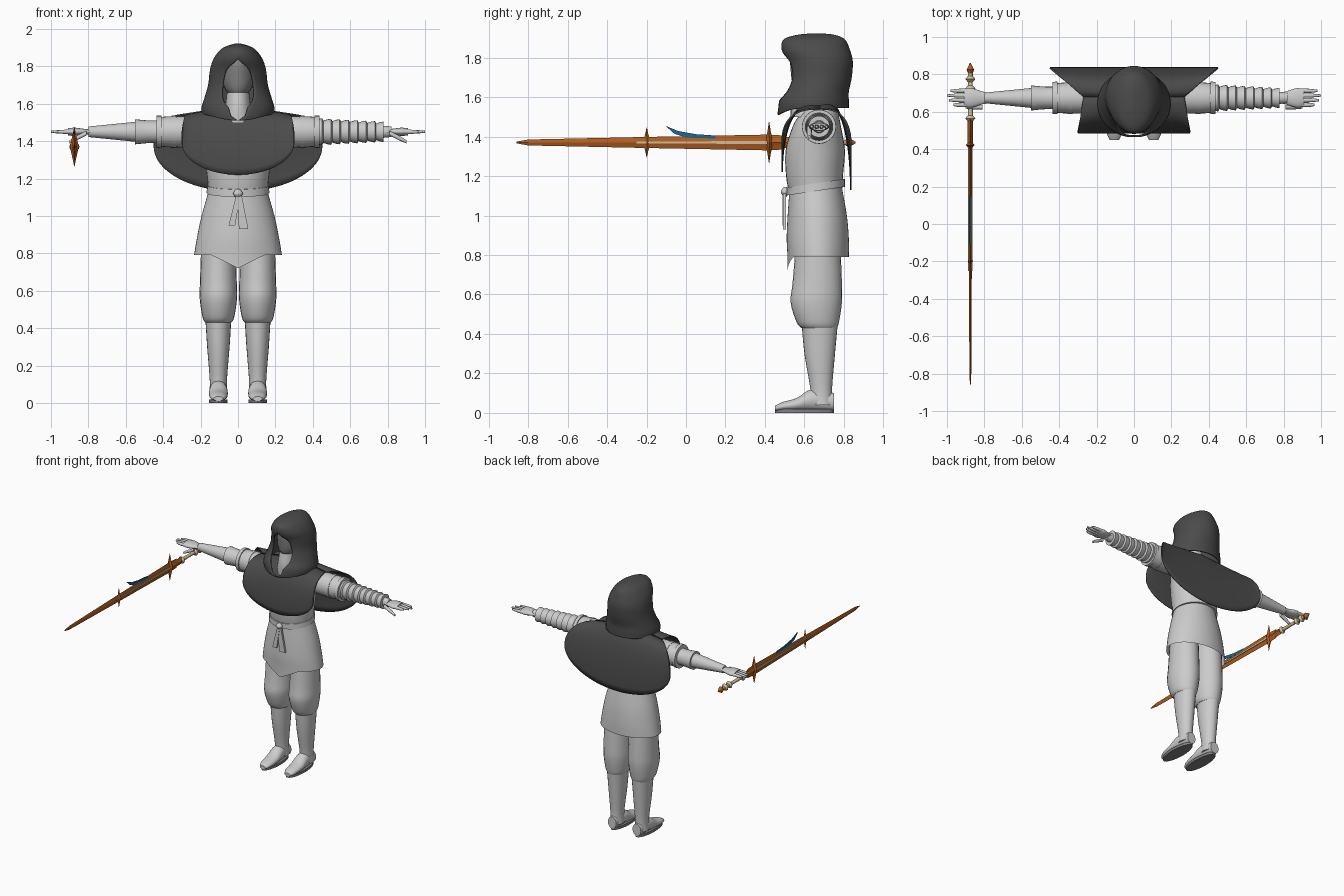
import bpy, bmesh, math
from mathutils import Vector

start_cube = bpy.data.objects.get("Cube")
if start_cube:
    bpy.data.objects.remove(start_cube, do_unlink=True)


def material(name, red, green, blue):
    mat = bpy.data.materials.new(name)
    mat.use_nodes = True
    mat.diffuse_color = (red, green, blue, 1)
    mat.node_tree.nodes["Principled BSDF"].inputs["Base Color"].default_value = (red, green, blue, 1)
    return mat


cloth = material("pale grey cloth", .6, .6, .6)
charcoal = material("charcoal cloth", .07, .07, .07)
shade = material("mid grey", .22, .22, .22)
copper = material("copper orange", .43, .11, .015)
cream = material("cream", .62, .52, .32)
blue = material("deep blue", .01, .14, .3)
smooth_objects = []


def finish(name, mat, bm, smooth=True):
    bmesh.ops.recalc_face_normals(bm, faces=bm.faces)
    mesh = bpy.data.meshes.new(name)
    bm.to_mesh(mesh)
    bm.free()
    mesh.materials.append(mat)
    obj = bpy.data.objects.new(name, mesh)
    bpy.context.collection.objects.link(obj)
    if smooth:
        smooth_objects.append(obj)
    return obj


def grid(name, mat, rows, closed=False, caps=False, thickness=0, smooth=True):
    """Skin rows of points; closed rows become tubes, open rows become cloth."""
    bm = bmesh.new()
    rings = [[bm.verts.new(p) for p in row] for row in rows]
    count = len(rows[0])
    for low, high in zip(rings, rings[1:]):
        for i in range(count if closed else count - 1):
            j = (i + 1) % count
            bm.faces.new((low[i], low[j], high[j], high[i]))
    if caps:
        bm.faces.new(rings[0])
        bm.faces.new(rings[-1])
    bmesh.ops.remove_doubles(bm, verts=bm.verts, dist=.0005)
    obj = finish(name, mat, bm, smooth)
    if thickness:
        shell = obj.modifiers.new("cloth thickness", "SOLIDIFY")
        shell.thickness = thickness
        shell.offset = 0
    return obj


def spline(rows, steps=4):
    """Resample profile rows with a smooth curve through them."""
    pts = [Vector(r) for r in rows]
    pts = [pts[0]] + pts + [pts[-1]]
    result = []
    for a, b, c, d in zip(pts, pts[1:], pts[2:], pts[3:]):
        for k in range(steps):
            t = k / steps
            result.append(b + (c - a) * (t / 2) + (a * 2 - b * 5 + c * 4 - d) * (t * t / 2)
                          + (b * 3 - a - c * 3 + d) * (t ** 3 / 2))
    return result + [pts[-1]]


def place(axis, along, a, b):
    return {"x": (along, a, b), "y": (a, along, b), "z": (a, b, along)}[axis]


def loft(name, mat, axis, centre, rows, sides=24, caps=True, curved=True):
    """Rows hold position along the axis, half width, and low and high limits."""
    rings = []
    for along, half, low, high in (spline(rows) if curved else rows):
        ring = []
        for i in range(sides):
            angle = math.tau * i / sides
            ring.append(place(axis, along, centre + half * math.cos(angle),
                              (low + high) / 2 + (high - low) / 2 * math.sin(angle)))
        rings.append(ring)
    return grid(name, mat, rings, True, caps, smooth=sides > 4)


def plate(name, mat, axis, position, thickness, outline):
    bm = bmesh.new()
    face = bm.faces.new([bm.verts.new(place(axis, position - thickness / 2, a, b)) for a, b in outline])
    moved = bmesh.ops.extrude_face_region(bm, geom=[face])["geom"]
    shift = Vector(place(axis, thickness, 0, 0))
    bmesh.ops.translate(bm, vec=shift, verts=[v for v in moved if isinstance(v, bmesh.types.BMVert)])
    return finish(name, mat, bm, False)


# Legs: boots, soles and baggy trousers
for label, side in (("left", 1), ("right", -1)):
    x = side * .105
    loft(label + "_boot", cloth, "z", x, [(.04, .05, .63, .745), (.12, .046, .63, .74),
                                        (.3, .06, .6, .755), (.46, .07, .585, .77)])
    loft(label + "_foot", cloth, "y", x, [(.45, .025, .01, .035), (.49, .043, .01, .055), (.56, .05, .01, .075),
                                        (.64, .048, .01, .12), (.75, .035, .01, .1)])
    loft(label + "_sole", shade, "z", x, [(0, .05, .45, .75), (.02, .05, .45, .75)], curved=False)
    loft(label + "_trouser", cloth, "z", x, [(.43, .07, .585, .765), (.46, .085, .56, .775), (.56, .1, .53, .79),
                                           (.66, .098, .54, .79), (.9, .09, .56, .78)])

# Tunic: skirt with a pointed front hem, torso and tilted belt
skirt = loft("tunic_skirt", cloth, "z", 0, [(.79, .235, .515, .825), (.88, .22, .51, .825),
                                           (1, .195, .515, .815), (1.14, .155, .525, .79)], 48, caps=False)
for v in skirt.data.vertices:
    if v.co.z < .8 and v.co.y < .65:
        v.co.z -= max(0, .07 - abs(v.co.x) / 2)
loft("tunic_torso", cloth, "z", 0, [(1.1, .155, .525, .79), (1.2, .165, .507, .795), (1.33, .18, .505, .805),
                                    (1.45, .19, .54, .785), (1.52, .14, .58, .77), (1.57, .06, .6, .74)], 32)
belt = loft("belt", cloth, "z", 0, [(1.1, .168, .51, .805), (1.14, .165, .51, .805)], 32, curved=False)
for v in belt.data.vertices:
    v.co.z += (v.co.y - .5) * .15
loft("belt_knot", cloth, "z", 0, [(1.095, .008, .495, .51), (1.12, .026, .48, .52), (1.145, .008, .495, .51)], 16)
plate("belt_tail_right", cloth, "y", .497, .015, [(-.01, 1.11), (.012, 1.11), (-.015, .95), (-.05, .95)])
plate("belt_tail_left", cloth, "y", .5, .015, [(-.005, 1.11), (.02, 1.11), (.055, .93), (.005, .93)])

# Shoulder cape: a front bib and a wide back panel sharing one shoulder line


def drape(name, half_width, hem_y, hem_top, hem_drop):
    rows = []
    for i in range(17):
        v = i / 16 * math.pi / 2
        out, fall = math.sin(v) ** .7, 1 - math.cos(v)
        row = []
        for j in range(41):
            u = j / 20 - 1
            turn = u * math.pi / 2
            neck = Vector((.27 * u, .68, 1.585 - .045 * abs(u)))
            hem = Vector((half_width * math.sin(turn), hem_y, hem_top - hem_drop * math.cos(turn)))
            row.append((neck.x + (hem.x - neck.x) * out, neck.y + (hem.y - neck.y) * out,
                        neck.z + (hem.z - neck.z) * fall))
        rows.append(row)
    return grid(name, charcoal, rows, thickness=.008)


drape("cape_front", .3, .487, 1.39, .17)
drape("cape_back", .45, .835, 1.37, .24)

# Hood wrapped around an almond shaped face opening
hood_rows = []
hood_profile = [(1.545, .19, .47, .82, 0), (1.58, .19, .47, .82, .05), (1.63, .175, .5, .82, .08),
                (1.7, .155, .52, .835, .08), (1.78, .145, .515, .84, .06), (1.84, .125, .49, .825, 0),
                (1.89, .085, .5, .8, 0), (1.913, .03, .58, .74, 0), (1.917, 0, .66, .66, 0)]
for z, half, front, back, gap in spline(hood_profile):
    edge = math.asin(min(1, max(0, gap) / max(half, .01)))
    row = []
    for j in range(49):
        angle = edge + (math.tau - 2 * edge) * j / 48
        dip = .035 * max(0, math.cos(angle)) ** 3 if z < 1.57 else 0
        row.append((half * math.sin(angle), (front + back) / 2 - (back - front) / 2 * math.cos(angle), z - dip))
    hood_rows.append(row)
grid("hood", charcoal, hood_rows, thickness=.01)
loft("face", shade, "z", 0, [(1.63, .02, .57, .68), (1.67, .065, .54, .72), (1.74, .085, .53, .74),
                             (1.82, .06, .53, .72), (1.86, .01, .58, .66)])
loft("neck", cloth, "z", 0, [(1.5, .09, .53, .74), (1.58, .07, .53, .72), (1.66, .06, .545, .7)])

# Arms, built outward along x on a fixed arm line
arm_y, arm_z = .674, 1.45


def arm_part(name, side, rows, sides=24, y=arm_y, flat=1, curved=True):
    return loft(name, cloth, "x", y, [(side * x, r, arm_z - r * flat, arm_z + r * flat) for x, r in rows],
                sides, curved=curved)


for label, side in (("left", 1), ("right", -1)):
    arm_part(label + "_sleeve", side, [(.17, .07), (.25, .083), (.36, .083), (.42, .078)])
    for k, x in enumerate((.33, .41)):
        arm_part(f"{label}_sleeve_band_{k}", side, [(x, .087), (x + .025, .086)], curved=False)
    arm_part(label + "_palm", side, [(.77, .028), (.81, .034), (.87, .052), (.91, .045)], flat=.42)
    for k in range(4):
        reach = (.965, .99, 1, .98)[k]
        arm_part(f"{label}_finger_{k}", side, [(.88, .012), (.94, .011), (reach, .006)], 10,
                 y=arm_y - .037 + k * .025)
    loft(label + "_thumb", cloth, "x", .625, [(side * .81, .012, 1.43, 1.455), (side * .86, .012, 1.405, 1.43),
                                            (side * .9, .008, 1.388, 1.405)], 12)
arm_part("right_cuff", -1, [(.4, .062), (.47, .06), (.55, .067)])
arm_part("right_forearm", -1, [(.53, .055), (.62, .046), (.72, .036), (.8, .028)])

# Wrapped bracer with overlapping ridges
wraps = []
for k in range(8):
    x, r = .41 + k * .047, .069 - k * .0025
    wraps += [(x, r - .007), (x + .02, r), (x + .04, r + .003)]
arm_part("left_bracer", 1, wraps, curved=False)
arm_part("left_wrist", 1, [(.76, .034), (.82, .028)])

# Sword pointing forward under the right hand
sword_x, sword_z = -.875, 1.37


def sword_part(name, mat, rows, sides=4):
    return loft(name, mat, "y", sword_x, [(y, w, sword_z - h, sword_z + h) for y, w, h in rows],
                sides, curved=False)


sword_part("blade", copper, [(-.86, .002, .004), (-.8, .005, .015), (-.2, .008, .028), (.42, .01, .04), (.5, .013, .035)])
sword_part("ricasso", copper, [(.41, .014, .03), (.57, .014, .025)])
plate("fuller", cream, "x", sword_x, .024, [(-.25, 1.366), (.42, 1.362), (.42, 1.378), (-.25, 1.374)])
for name, y, width, height in (("main_guard", .42, .024, .105), ("blade_spikes", -.2, .014, .075)):
    loft(name, copper, "z", sword_x, [(sword_z - height, .001, y, y + .002), (sword_z - height / 2, width / 2, y - .008, y + .01),
                                      (sword_z, width, y - .02, y + .025), (sword_z + height / 2, width / 2, y - .008, y + .01),
                                      (sword_z + height, .001, y, y + .002)], 4, curved=False)
plate("crescent_fin", blue, "x", sword_x, .008, [(-.105, 1.455), (-.04, 1.428), (.05, 1.412), (.15, 1.405),
                                               (.15, 1.39), (0, 1.395), (-.06, 1.415)])
sword_part("grip", cream, [(.55, .014, .014), (.66, .012, .012), (.81, .013, .013)], 12)
for k, y in enumerate((.565, .725, .775)):
    sword_part(f"grip_ring_{k}", cream, [(y - .015, .014, .014), (y, .027, .027), (y + .015, .014, .014)], 12)
sword_part("pommel", copper, [(.8, .01, .01), (.825, .02, .024), (.86, .003, .003)], 12)

# Smooth shading with sharp edges kept
bpy.ops.object.select_all(action="DESELECT")
for obj in smooth_objects:
    obj.select_set(True)
bpy.context.view_layer.objects.active = smooth_objects[0]
bpy.ops.object.shade_smooth_by_angle(angle=math.radians(40))
